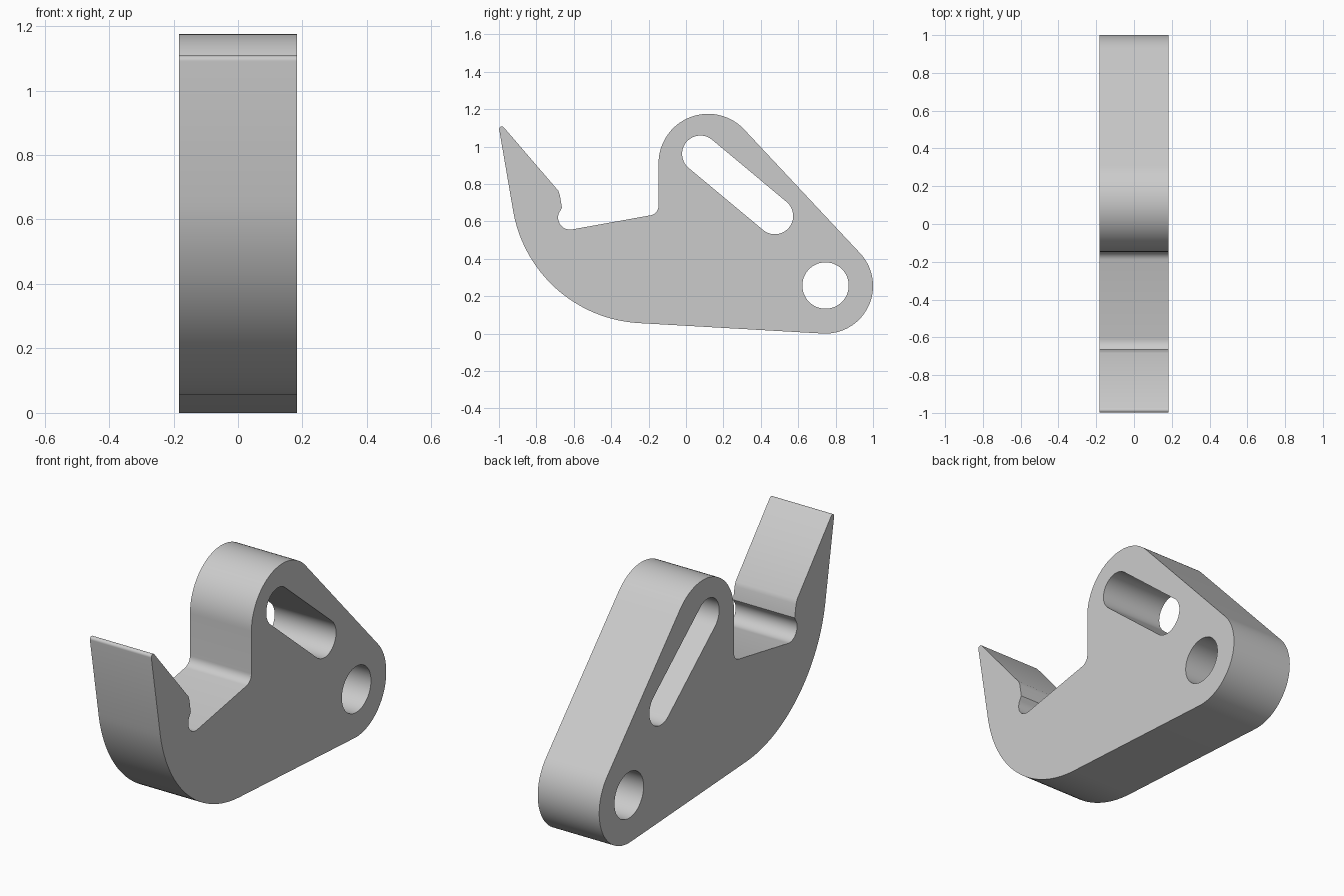
import bpy, bmesh
from math import sin, cos, radians, atan2, degrees
from mathutils import Vector

cube = bpy.data.objects.get("Cube")
if cube:
    bpy.data.objects.remove(cube, do_unlink=True)

HALF_WIDTH = 0.183


def arc(cy, cz, r, start, end, steps):
    """Points on an arc in the side plane, angles in degrees."""
    angles = [radians(start + (end - start) * i / steps) for i in range(steps + 1)]
    return [(cy + r * cos(a), cz + r * sin(a)) for a in angles]


def slot(a, b, r, steps):
    """Outline of a round-ended slot between two centres."""
    turn = degrees(atan2(b[1] - a[1], b[0] - a[0]))
    return (arc(*a, r, turn + 90, turn + 270, steps)
            + arc(*b, r, turn - 90, turn + 90, steps))


# Outer outline, counter-clockwise from the underside of the pivot end
outline = (
    arc(0.745, 0.255, 0.255, -93.2, 43.7, 32)         # pivot end
    + arc(0.118, 0.91, 0.265, 43.7, 180, 32)          # upper lobe
    + arc(-0.197, 0.682, 0.05, 0, -80, 8)             # inner corner fillet
    + arc(-0.62, 0.62, 0.064, -80, -219, 14)          # relief notch
    + [(-0.663, 0.673), (-0.675, 0.742), (-0.683, 0.764)]  # catch lip
    + arc(-0.985, 1.094, 0.014, 42, 189, 6)           # hook tip
    + arc(-0.21, 0.78, 0.725, 188.5, 266.8, 32)       # hook belly
)
pivot_hole = arc(0.746, 0.257, 0.124, 0, 360, 48)[:-1]
guide_slot = slot((0.077, 0.961), (0.475, 0.629), 0.098, 20)

# Fill the outline around both openings, then extrude across the width
bm = bmesh.new()
for loop in (outline, pivot_hole, guide_slot):
    verts = [bm.verts.new((-HALF_WIDTH, y, z)) for y, z in loop]
    for a, b in zip(verts, verts[1:] + verts[:1]):
        bm.edges.new((a, b))
bmesh.ops.triangle_fill(bm, edges=bm.edges[:], use_beauty=True)
extruded = bmesh.ops.extrude_face_region(bm, geom=bm.faces[:], use_keep_orig=True)
moved = [v for v in extruded["geom"] if isinstance(v, bmesh.types.BMVert)]
bmesh.ops.translate(bm, verts=moved, vec=Vector((2 * HALF_WIDTH, 0, 0)))
bmesh.ops.recalc_face_normals(bm, faces=bm.faces[:])

mesh = bpy.data.meshes.new("latch_hook")
bm.to_mesh(mesh)
bm.free()
hook = bpy.data.objects.new("latch_hook", mesh)
bpy.context.collection.objects.link(hook)

# Plain grey
grey = bpy.data.materials.new("light_grey")
grey.use_nodes = True
colour = (0.6, 0.6, 0.6, 1)
grey.diffuse_color = colour
grey.node_tree.nodes["Principled BSDF"].inputs["Base Color"].default_value = colour
mesh.materials.append(grey)

bpy.ops.object.select_all(action="DESELECT")
hook.select_set(True)
bpy.context.view_layer.objects.active = hook
bpy.ops.object.shade_smooth_by_angle(angle=radians(25))
